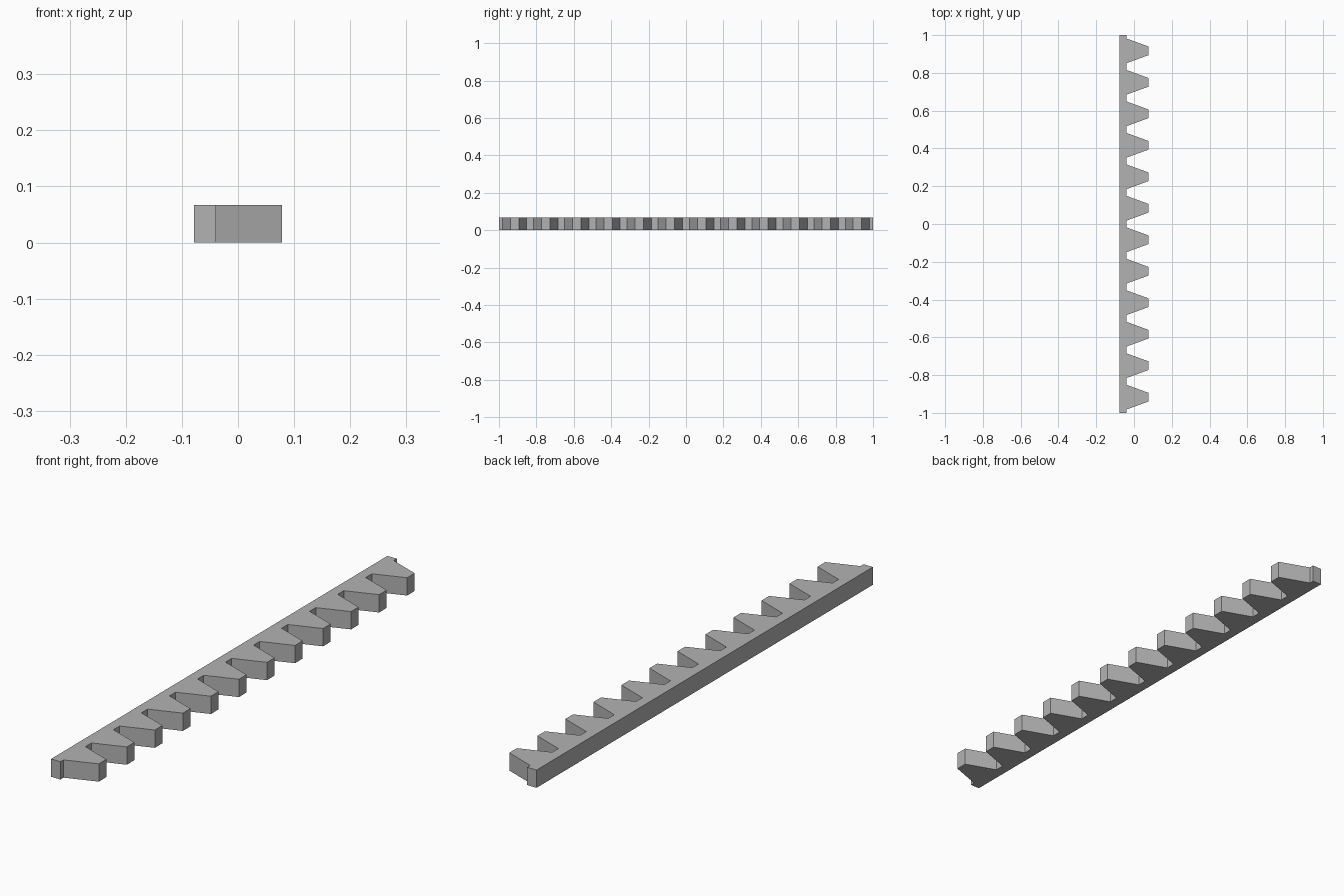
import bpy, bmesh, math

cube = bpy.data.objects.get("Cube")
if cube:
    bpy.data.objects.remove(cube, do_unlink=True)

# Gear rack proportions
TEETH = 12
LENGTH = 2.0
HEIGHT = 0.067
BACK, ROOT, TIP = -0.078, -0.039, 0.078
PITCH = LENGTH / TEETH
TIP_HALF = 0.0225
ROOT_HALF = TIP_HALF + (TIP - ROOT) * math.tan(math.radians(20))

# Plain grey metal
metal = bpy.data.materials.new("grey_metal")
metal.use_nodes = True
grey = (0.45, 0.45, 0.45, 1)
metal.diffuse_color = grey
metal.node_tree.nodes["Principled BSDF"].inputs["Base Color"].default_value = grey

# Outline: straight back, then one trapezoid tooth per pitch
profile = [(BACK, LENGTH / 2), (BACK, -LENGTH / 2), (ROOT, -LENGTH / 2)]
for i in range(TEETH):
    y = -LENGTH / 2 + (i + 0.5) * PITCH
    profile += [(ROOT, y - ROOT_HALF), (TIP, y - TIP_HALF),
                (TIP, y + TIP_HALF), (ROOT, y + ROOT_HALF)]
profile.append((ROOT, LENGTH / 2))

# Extrude the outline into a solid bar
bm = bmesh.new()
base = bm.faces.new([bm.verts.new((x, y, 0)) for x, y in profile])
top = bmesh.ops.extrude_face_region(bm, geom=[base], use_keep_orig=True)
bmesh.ops.translate(bm, vec=(0, 0, HEIGHT),
                    verts=[v for v in top["geom"] if isinstance(v, bmesh.types.BMVert)])
bmesh.ops.recalc_face_normals(bm, faces=bm.faces)
mesh = bpy.data.meshes.new("gear_rack")
bm.to_mesh(mesh)
bm.free()
mesh.materials.append(metal)
rack = bpy.data.objects.new("gear_rack", mesh)
bpy.context.collection.objects.link(rack)
